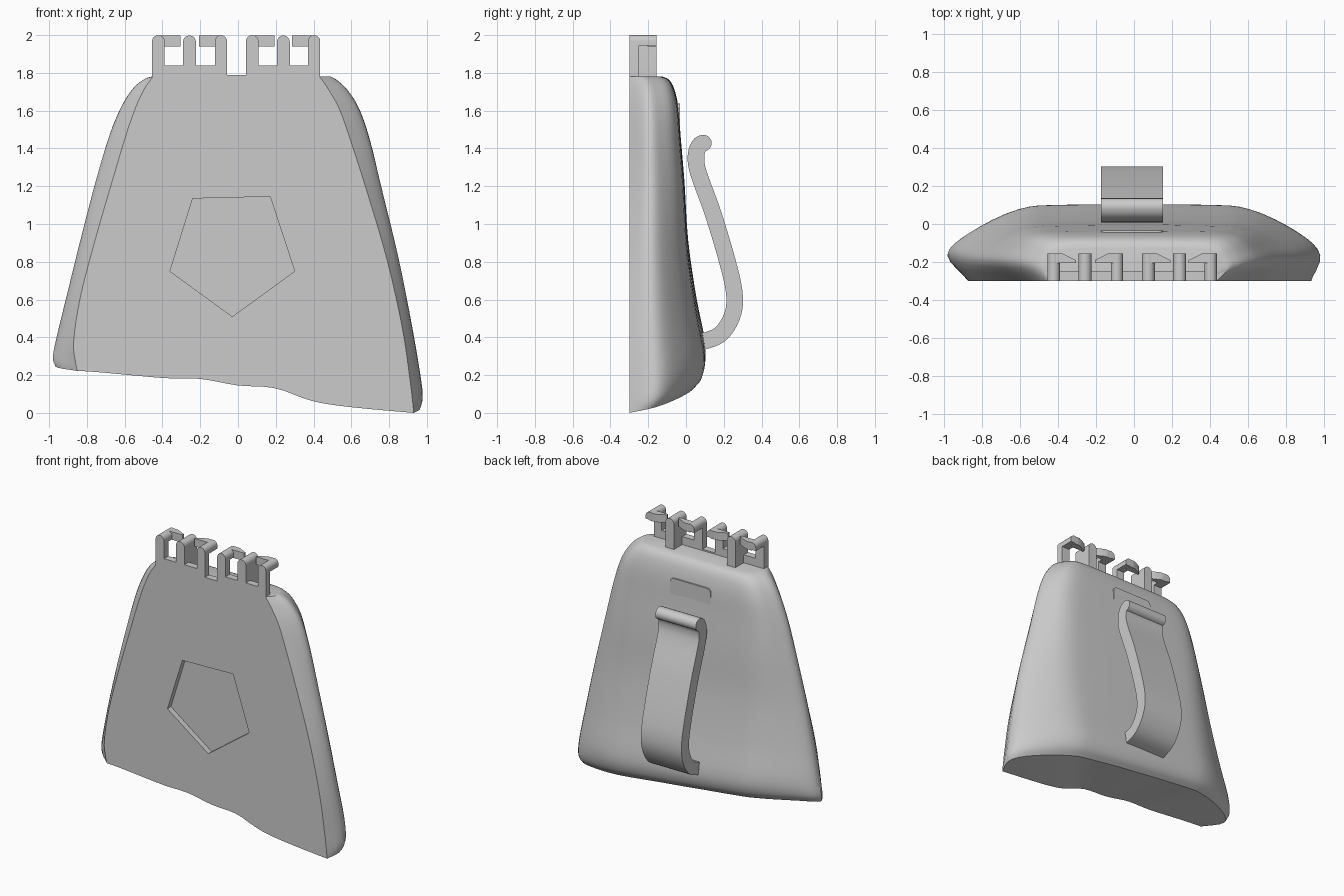
import bpy, bmesh, math
from mathutils import Vector

if "Cube" in bpy.data.objects:
    bpy.data.objects.remove(bpy.data.objects["Cube"])

FRONT = -0.3    # plane of the flat front
TOP = 1.78      # height of the body without its loops

grey = bpy.data.materials.new("plain grey")
grey.use_nodes = True
grey.diffuse_color = (0.6, 0.6, 0.6, 1)
grey.node_tree.nodes["Principled BSDF"].inputs["Base Color"].default_value = (0.6, 0.6, 0.6, 1)


def smooth(ob, angle):
    bpy.ops.object.select_all(action="DESELECT")
    ob.select_set(True)
    bpy.context.view_layer.objects.active = ob
    bpy.ops.object.shade_smooth_by_angle(angle=math.radians(angle))


def make(name, verts, faces):
    """Mesh object with clean normals, smooth but for its sharp edges."""
    mesh = bpy.data.meshes.new(name)
    bm = bmesh.new()
    vs = [bm.verts.new(v) for v in verts]
    for f in faces:
        bm.faces.new([vs[i] for i in f])
    bmesh.ops.recalc_face_normals(bm, faces=bm.faces)
    bm.to_mesh(mesh)
    bm.free()
    mesh.materials.append(grey)
    ob = bpy.data.objects.new(name, mesh)
    bpy.context.collection.objects.link(ob)
    smooth(ob, 35)
    return ob


def spline(points, steps):
    """Smooth curve through the points, of any dimension."""
    p = [Vector(q) for q in points]
    p = [p[0]] + p + [p[-1]]
    out = []
    for a, b, c, d in zip(p, p[1:], p[2:], p[3:]):
        for s in range(steps):
            t = s / steps
            out.append(b + (c - a) * (t / 2) + (a * 2 - b * 5 + c * 4 - d) * (t * t / 2)
                       + (b * 3 - a - c * 3 + d) * (t ** 3 / 2))
    return out + [p[-1]]


def prism(name, outline, axis, lo, hi):
    """Extrude a 2D outline along one axis from lo to hi."""
    verts = []
    for depth in (lo, hi):
        for q in outline:
            v = list(q)
            v.insert(axis, depth)
            verts.append(v)
    n = len(outline)
    sides = [(i, (i + 1) % n, (i + 1) % n + n, i + n) for i in range(n)]
    return make(name, verts, [range(n), range(n, n * 2)] + sides)


# Body: rings lofted upward, wavy and slanted at the bottom
wave = spline([(-1, .22), (-.8, .22), (-.4, .185), (-.2, .18), (0, .145),
               (.2, .13), (.45, .05), (.93, 0), (1, 0)], 6)


def bottom(x, y):
    """Underside height: wavy at the front, a straight raised slant at the back."""
    for a, b in zip(wave, wave[1:]):
        if x <= b.x:
            break
    front = a.y + (b.y - a.y) * (x - a.x) / (b.x - a.x)
    back = 0.185 - 0.11 * x
    return front + (back - front) * min(1, (y - FRONT) / 0.36)


# level, outer left edge, front left edge, front right edge, outer right edge, back
levels = spline([
    (0, -.965, -.85, .93, .96, .04),
    (.03, -.98, -.86, .925, .978, .085),
    (.1, -.96, -.87, .91, .965, .1),
    (.25, -.905, -.835, .87, .92, .055),
    (.45, -.83, -.755, .79, .85, .01),
    (.65, -.75, -.665, .685, .765, -.01),
    (.8, -.68, -.595, .6, .7, -.03),
    (.9, -.615, -.54, .538, .64, -.043),
    (.96, -.555, -.495, .48, .575, -.064),
    (.99, -.5, -.462, .445, .52, -.092),
    (1, -.46, -.45, .432, .49, -.125)], 4)
# half section: width at the bottom, width at the top, depth
half = [(1, 1, .35), (.88, .96, .64), (.61, .83, .94), (.35, .45, 1)]

verts = []
for t, ol, fl, fr, o_r, b in levels:
    depth = b - FRONT
    section = [(u0 + (u1 - u0) * t, FRONT + v * depth) for u0, u1, v in half]
    path = [(fl, FRONT)] + [(u * ol, y) for u, y in section]
    path += [(u * o_r, y) for u, y in reversed(section)] + [(fr, FRONT)]
    back = spline(path, 4)
    n = len(back)
    front = [(fl + (fr - fl) * i / (n - 1), FRONT) for i in range(n - 2, 0, -1)]
    for x, y in [tuple(q) for q in back] + front:
        low = bottom(x, y)
        verts.append((x, y, low + (TOP - low) * t))

m = 2 * n - 2
faces = [(r * m + i, r * m + (i + 1) % m, (r + 1) * m + (i + 1) % m, (r + 1) * m + i)
         for r in range(len(levels) - 1) for i in range(m)]
for base in (0, (len(levels) - 1) * m):       # caps joined from front edge to back edge
    for i in range(n - 1):
        ids = [i, i + 1, -(i + 1) % m, -i % m]
        faces.append([base + k for k in dict.fromkeys(ids)])
body = make("body", verts, faces)

# Five-sided recess in the front
cutter = prism("recess_cutter", [(-.24, 1.135), (.17, 1.145), (.3, .75), (-.03, .51), (-.36, .75)],
               1, FRONT - 0.05, FRONT + 0.04)
cutter.hide_render = True
bpy.context.view_layer.objects.active = body
cut = body.modifiers.new("recess", "BOOLEAN")
cut.operation = "DIFFERENCE"
cut.solver = "EXACT"
cut.object = cutter
bpy.ops.object.modifier_apply(modifier=cut.name)
bpy.data.objects.remove(cutter)
smooth(body, 44)


# Loops along the top
def rounded_bar(name, x0, x1, z0, z1, y0, y1):
    r = (x1 - x0) / 2
    arc = [((x0 + x1) / 2 + r * math.cos(a), z1 - r + r * math.sin(a))
           for a in (math.pi * k / 10 for k in range(11))]
    return prism(name, [(x0, z0), (x1, z0)] + arc, 1, y0, y1)


def bar(name, x0, x1, z0, z1, y0, y1):
    return prism(name, [(x0, z0), (x1, z0), (x1, z1), (x0, z1)], 1, y0, y1)


LEG, REAR, SINK = -0.25, -0.155, TOP - 0.06


def hooked_post(name, x0, x1, tip):
    """Front leg, arm reaching back and a pointed hook toward the tip."""
    rounded_bar(name + "_leg", x0, x1, SINK, 2, FRONT, LEG)
    rounded_bar(name + "_arm", x0, x1, 1.945, 2, LEG, REAR)
    mid = (x0 + x1) / 2
    bend = tip + (mid - tip) * 0.6
    prism(name + "_hook", [(mid, REAR), (bend, REAR), (tip, -.19), (tip, -.205), (mid, -.205)],
          2, 1.94, 1.998)


LEFT_END, RIGHT_END = 0.435, -0.455
for side, start, end in (("right", RIGHT_END, -.058), ("left", .042, LEFT_END)):
    hooked_post(side + "_first_loop", start, start + 0.067, start + 0.15)
    hooked_post(side + "_second_loop", end - 0.064, end, end - 0.148)
    rounded_bar(side + "_middle_post", start + 0.164, start + 0.232, SINK, 1.998, FRONT, REAR)
    bar(side + "_loop_base", start, end, SINK, 1.838, FRONT, LEG)
bar("loop_rail", RIGHT_END, LEFT_END, SINK, 1.79, FRONT, LEG)

# Springy clip on the back
X0, X1, HALF = -0.174, 0.153, 0.044
centre = spline([(.02, .37), (.08, .376), (.18, .415), (.243, .51), (.257, .62), (.225, .78),
                 (.145, 1.05), (.066, 1.27), (.053, 1.36), (.07, 1.415), (.092, 1.428)], 5)
outer, inner = [], []
for i, c in enumerate(centre):
    d = (centre[min(i + 1, len(centre) - 1)] - centre[max(i - 1, 0)]).normalized()
    across = Vector((d.y, -d.x)) * HALF
    outer.append(c + across)
    inner.append(c - across)
cap = [centre[-1] + across * math.cos(a) + d * HALF * math.sin(a)
       for a in (math.pi * k / 8 for k in range(1, 8))]
prism("clip", outer + cap + inner[::-1], 0, X0, X1)

# Rest plate behind the clip tip, rounded at its upper corners
R, PLATE_TOP = 0.03, 1.637
corners = [(cx + R * math.cos(a), PLATE_TOP - R + R * math.sin(a))
           for cx, first in ((X1 - R, 0), (X0 + R, math.pi / 2))
           for a in (first + math.pi * k / 10 for k in range(6))]
prism("clip_rest", [(X0, 1.4), (X1, 1.4)] + corners, 1, -.1, -.033)
